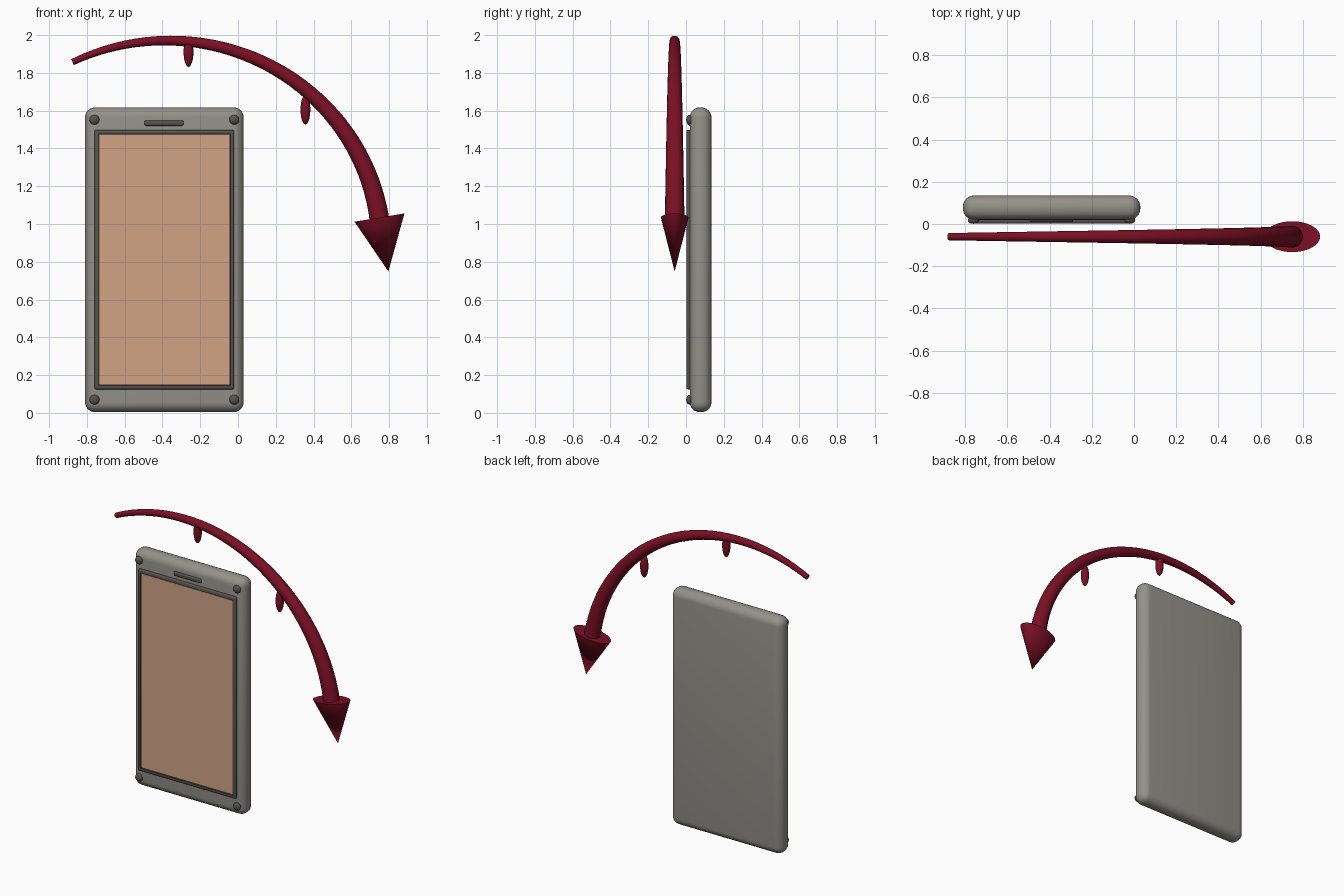
import bpy, bmesh, math
from mathutils import Vector

if "Cube" in bpy.data.objects:
    bpy.data.objects.remove(bpy.data.objects["Cube"])


def material(name, rgb):
    m = bpy.data.materials.new(name)
    m.diffuse_color = (*rgb, 1)
    m.use_nodes = True
    m.node_tree.nodes["Principled BSDF"].inputs["Base Color"].default_value = m.diffuse_color
    return m


GREY = material("warm grey", (0.30, 0.285, 0.255))
DARK = material("dark grey", (0.095, 0.085, 0.076))
TAN = material("tan", (0.64, 0.37, 0.235))
RED = material("dark red", (0.20, 0.005, 0.018))


def finish(name, mat, bm, smooth=True):
    mesh = bpy.data.meshes.new(name)
    bm.to_mesh(mesh)
    bm.free()
    ob = bpy.data.objects.new(name, mesh)
    bpy.context.collection.objects.link(ob)
    mesh.materials.append(mat)
    if smooth:
        bpy.ops.object.select_all(action='DESELECT')
        ob.select_set(True)
        bpy.context.view_layer.objects.active = ob
        bpy.ops.object.shade_smooth_by_angle(angle=math.radians(40))
    return ob


def box(x0, x1, y0, y1, z0, z1, bevel=0, segments=3):
    bm = bmesh.new()
    bmesh.ops.create_cube(bm, size=1)
    for v in bm.verts:
        v.co = ((x0 + x1) / 2 + v.co.x * (x1 - x0),
                (y0 + y1) / 2 + v.co.y * (y1 - y0),
                (z0 + z1) / 2 + v.co.z * (z1 - z0))
    if bevel:
        bmesh.ops.bevel(bm, geom=bm.edges[:], offset=bevel, segments=segments,
                        profile=0.5, affect='EDGES')
    return bm


def ellipsoid(name, mat, centre, size):
    bm = bmesh.new()
    bmesh.ops.create_uvsphere(bm, u_segments=24, v_segments=14, radius=1)
    for v in bm.verts:
        v.co = [c + s * k for c, s, k in zip(centre, size, v.co)]
    return finish(name, mat, bm)


# Rounded slab body
finish("body", GREY, box(-0.81, 0.03, 0.02, 0.135, 0.004, 1.617, 0.053, 6))

# Raised screen frame with a recessed centre
bm = box(-0.76, -0.02, 0.002, 0.03, 0.125, 1.498, 0.009, 3)
bm.faces.ensure_lookup_table()
front = max((f for f in bm.faces if f.normal.y < -0.99), key=lambda f: f.calc_area())
bmesh.ops.inset_region(bm, faces=[front], thickness=0.017)
bmesh.ops.inset_region(bm, faces=[front], thickness=0.001, depth=-0.008)
finish("screen_frame", DARK, bm)

# Screen plate
finish("screen", TAN, box(-0.734, -0.046, 0.007, 0.0115, 0.151, 1.472), smooth=False)

# Speaker slot
finish("speaker_slot", DARK, box(-0.495, -0.288, 0.009, 0.03, 1.52, 1.549, 0.009, 3))

# Corner screws
for x in (-0.76, -0.02):
    for z in (0.07, 1.552):
        ellipsoid("corner_screw", DARK, (x, 0.018, z), (0.026, 0.017, 0.026))

# Tapered arched tail: rings swept along an elliptical arc
Y = -0.06
RINGS, SIDES = 48, 20
bm = bmesh.new()
rings = []
for i in range(RINGS + 1):
    t = i / RINGS
    a = math.radians(-26.4 + 108.8 * t)
    centre = Vector((-0.373 + 1.132 * math.sin(a), Y, 0.876 + 1.095 * math.cos(a)))
    out = Vector((1.095 * math.sin(a), 0, 1.132 * math.cos(a))).normalized()
    r = 0.017 + 0.035 * t
    rings.append([bm.verts.new(centre + out * r * math.cos(b) + Vector((0, r * math.sin(b), 0)))
                  for b in (math.tau * k / SIDES for k in range(SIDES))])
for p, q in zip(rings, rings[1:]):
    for k in range(SIDES):
        n = (k + 1) % SIDES
        bm.faces.new((p[k], p[n], q[n], q[k]))
bm.faces.new(rings[0])
bm.faces.new(rings[-1])
bmesh.ops.recalc_face_normals(bm, faces=bm.faces[:])
finish("tail", RED, bm)

# Flattened arrow tip
base, tip = Vector((0.749, Y, 1.034)), Vector((0.796, Y, 0.749))
axis = tip - base
side = Vector((-axis.z, 0, axis.x)).normalized()
bm = bmesh.new()
rim = [bm.verts.new(base + side * 0.134 * math.cos(b) + Vector((0, 0.073 * math.sin(b), 0)))
       for b in (math.tau * k / 32 for k in range(32))]
point = bm.verts.new(tip)
bm.faces.new(rim)
for k in range(32):
    bm.faces.new((rim[k], rim[(k + 1) % 32], point))
bmesh.ops.recalc_face_normals(bm, faces=bm.faces[:])
finish("tail_tip", RED, bm)

# Small spines hanging under the arch
for x, z in ((-0.262, 1.91), (0.357, 1.605)):
    ellipsoid("tail_spine", RED, (x, Y, z), (0.026, 0.026, 0.078))
